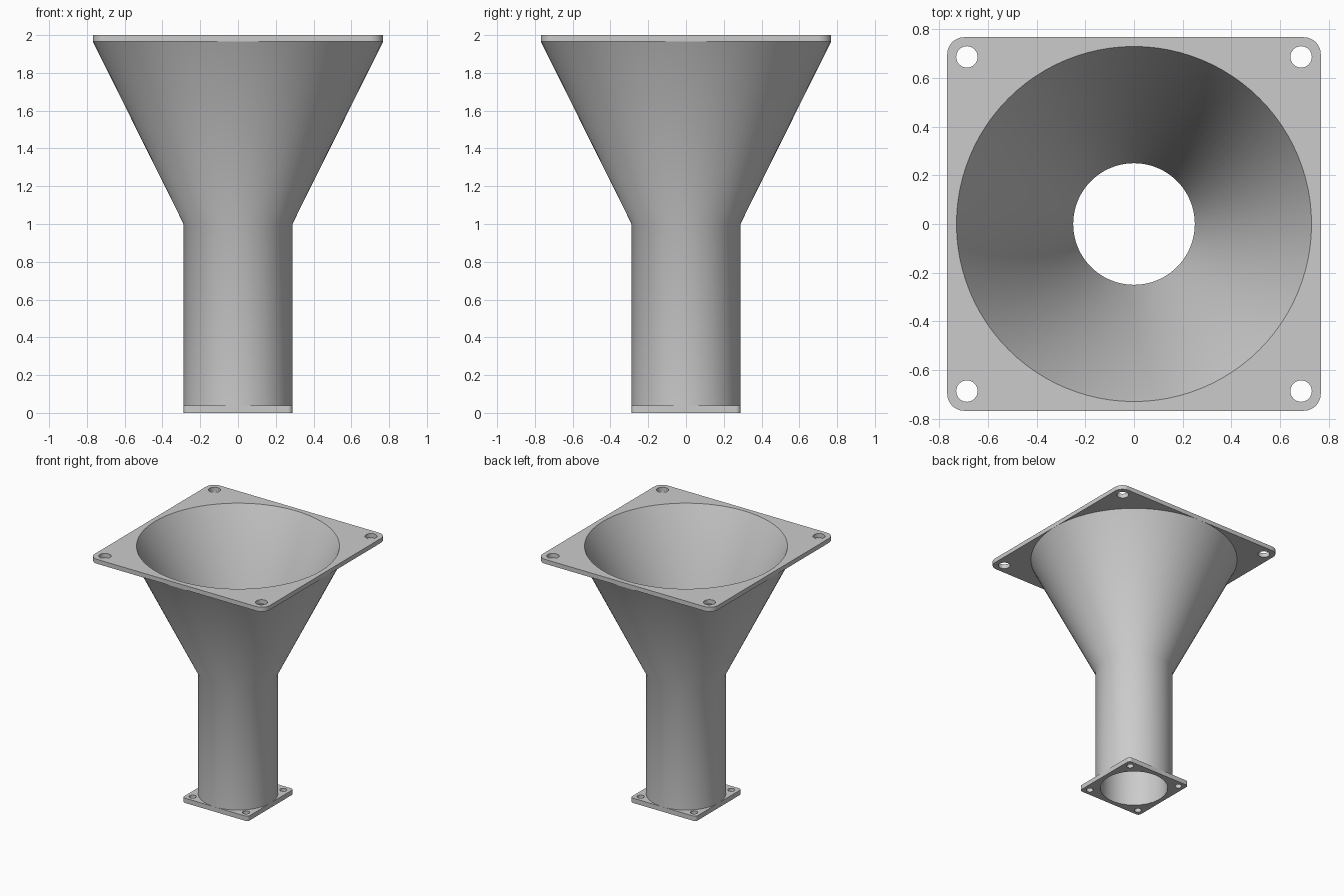
import bpy
import bmesh
from math import cos, sin, pi

cube = bpy.data.objects.get("Cube")
if cube:
    bpy.data.objects.remove(cube)

SEGMENTS = 96
GREY = (0.6, 0.6, 0.6, 1)

grey = bpy.data.materials.new("plain grey")
grey.use_nodes = True
grey.diffuse_color = GREY
grey.node_tree.nodes["Principled BSDF"].inputs["Base Color"].default_value = GREY


def finish(obj, bm):
    """Clean the mesh, give it its colour and smooth its round faces."""
    bmesh.ops.remove_doubles(bm, verts=bm.verts, dist=0.0001)
    bmesh.ops.recalc_face_normals(bm, faces=bm.faces)
    bm.to_mesh(obj.data)
    bm.free()
    obj.data.materials.clear()
    obj.data.materials.append(grey)
    bpy.ops.object.select_all(action='DESELECT')
    obj.select_set(True)
    bpy.context.view_layer.objects.active = obj
    bpy.ops.object.shade_smooth_by_angle(angle=pi / 6)


def lathe(name, profile):
    """Spin a closed (radius, height) profile around z."""
    bm = bmesh.new()
    verts = [bm.verts.new((r, 0, z)) for r, z in profile]
    edges = [bm.edges.new((a, b)) for a, b in zip(verts, verts[1:] + verts[:1])]
    bmesh.ops.spin(bm, geom=verts + edges, cent=(0, 0, 0), axis=(0, 0, 1),
                   angle=2 * pi, steps=SEGMENTS, use_merge=True)
    obj = bpy.data.objects.new(name, bpy.data.meshes.new(name))
    bpy.context.collection.objects.link(obj)
    finish(obj, bm)


def arc(x, y, r, start, sweep, n):
    return [(x + r * cos(start + sweep * i / n), y + r * sin(start + sweep * i / n))
            for i in range(n + 1)]


def circle(x, y, r, n):
    return arc(x, y, r, 0, 2 * pi, n)[:-1]


def flange(name, half, corner, bore, hole_at, hole_r, z0, z1):
    """Rounded square plate with a central bore and four bolt holes."""
    signs = [(1, 1), (-1, 1), (-1, -1), (1, -1)]
    c = half - corner
    outline = []
    for i, (sx, sy) in enumerate(signs):
        outline += arc(sx * c, sy * c, corner, i * pi / 2, pi / 2, 8)
    loops = [outline, circle(0, 0, bore, SEGMENTS)]
    loops += [circle(sx * hole_at, sy * hole_at, hole_r, 32) for sx, sy in signs]

    curve = bpy.data.curves.new(name, 'CURVE')
    curve.dimensions = '2D'
    curve.fill_mode = 'BOTH'
    curve.extrude = (z1 - z0) / 2
    for loop in loops:
        spline = curve.splines.new('POLY')
        spline.points.add(len(loop) - 1)
        for point, (x, y) in zip(spline.points, loop):
            point.co = (x, y, 0, 1)
        spline.use_cyclic_u = True
    source = bpy.data.objects.new(name + " outline", curve)
    bpy.context.collection.objects.link(source)
    graph = bpy.context.evaluated_depsgraph_get()
    mesh = bpy.data.meshes.new_from_object(source.evaluated_get(graph))
    bpy.data.objects.remove(source)

    mesh.name = name
    obj = bpy.data.objects.new(name, mesh)
    bpy.context.collection.objects.link(obj)
    obj.location.z = (z0 + z1) / 2
    bm = bmesh.new()
    bm.from_mesh(mesh)
    finish(obj, bm)


# Straight tube opening into a cone, with an even wall
lathe("funnel", [(0.25, 0), (0.25, 1), (0.73, 2),
                 (0.768, 1.965), (0.288, 1), (0.288, 0.02)])

# Mounting plates at both ends
flange("top_flange", 0.768, 0.07, 0.73, 0.687, 0.044, 1.965, 2)
flange("bottom_flange", 0.288, 0.024, 0.252, 0.234, 0.026, 0, 0.038)
